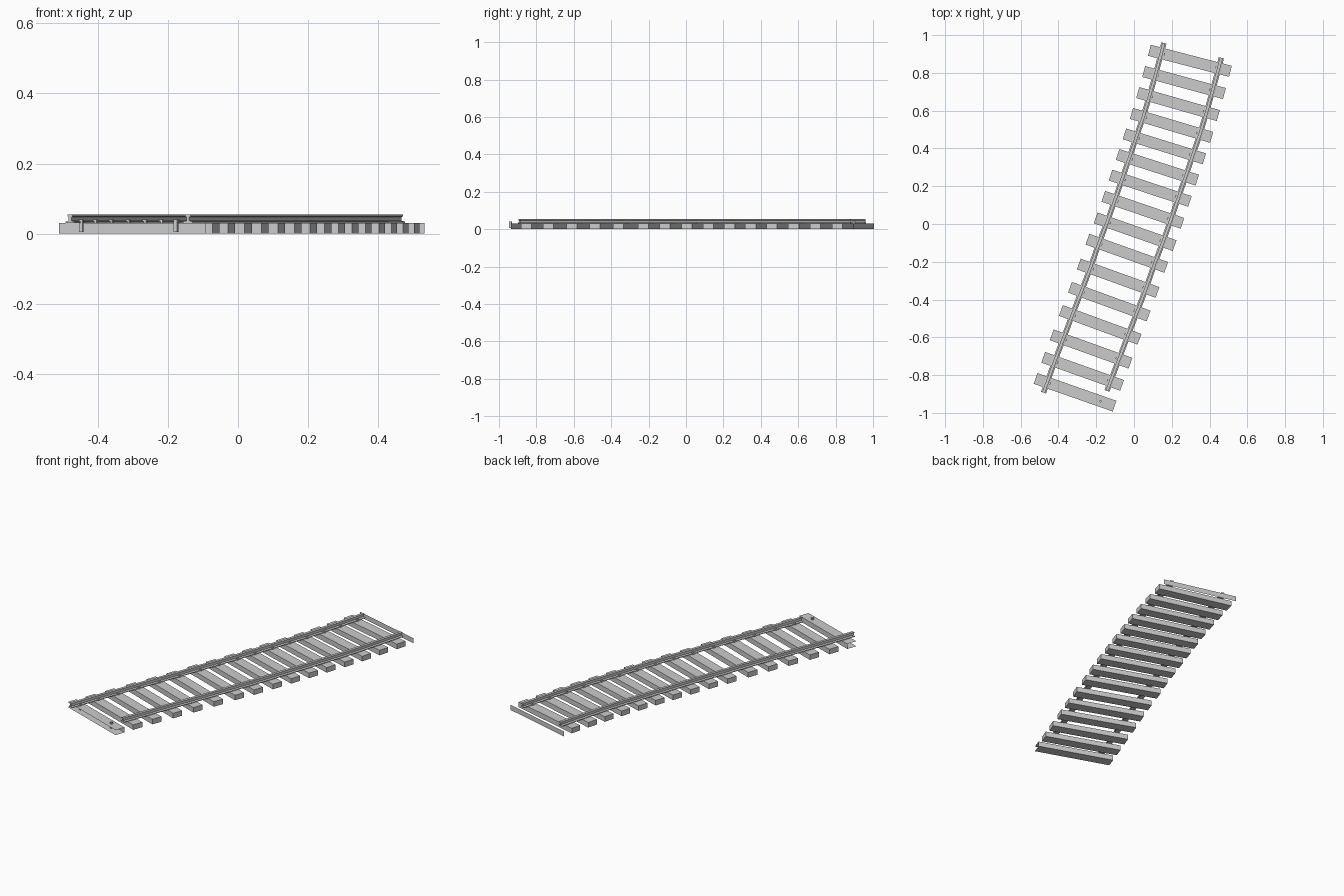
import bpy
from math import sin, cos, radians
from mathutils import Vector

if "Cube" in bpy.data.objects:
    bpy.data.objects.remove(bpy.data.objects["Cube"])

TIE_LEN, TIE_W, TIE_H = 0.443, 0.06, 0.03
GAUGE = 0.157            # centre line to rail

# centre of each tie, from the back end to the front end
CENTRES = [(.296, .864), (.265, .749), (.233, .635), (.199, .522), (.161, .411),
           (.124, .300), (.086, .189), (.047, .075), (.006, -.041), (-.038, -.155),
           (-.084, -.287), (-.131, -.411), (-.179, -.534), (-.227, -.662),
           (-.272, -.780), (-.312, -.891)]
# heading of the track (degrees from +y towards +x) at a few y positions
HEADINGS = [(-.9, 19.3), (-.5, 20.2), (-.1, 19.6), (.4, 17.4), (.87, 14.5)]


def axes(y):
    """Along and across directions of the track at y."""
    h = HEADINGS[0][1] if y < HEADINGS[0][0] else HEADINGS[-1][1]
    for (y0, a0), (y1, a1) in zip(HEADINGS, HEADINGS[1:]):
        if y0 <= y <= y1:
            h = a0 + (a1 - a0) * (y - y0) / (y1 - y0)
    a = radians(h)
    return Vector((sin(a), cos(a), 0)), Vector((cos(a), -sin(a), 0))


def make(name, verts, faces):
    me = bpy.data.meshes.new(name)
    me.from_pydata([tuple(v) for v in verts], [], faces)
    me.update()
    ob = bpy.data.objects.new(name, me)
    bpy.context.collection.objects.link(ob)
    return ob


# bottom, top, front, right end, back, left end
BOX = [(0, 3, 2, 1), (4, 5, 6, 7), (0, 1, 5, 4), (1, 2, 6, 5), (2, 3, 7, 6), (3, 0, 4, 7)]


def box(name, c, along, across, w, d, z0, z1, faces=BOX):
    verts = [Vector((c.x, c.y, 0)) + across * sx * w / 2 + along * sy * d / 2 + Vector((0, 0, z))
             for z in (z0, z1) for sx, sy in ((-1, -1), (1, -1), (1, 1), (-1, 1))]
    return make(name, verts, faces)


frames = [(Vector((x, y, 0)), *axes(y)) for x, y in CENTRES]

# ties, with the front one left open where the next section joins
for i, (c, al, ac) in enumerate(frames):
    last = i == len(frames) - 1
    box(f"tie_{i + 1}", c, al, ac, TIE_LEN, TIE_W, 0, TIE_H,
        [BOX[0], BOX[1], BOX[4]] if last else BOX)
    # spikes on the inner side of each rail
    for side in (-1, 1):
        p = c + ac * side * (GAUGE - 0.014)
        box(f"spike_{i + 1}_{'left' if side < 0 else 'right'}", p, al, ac,
            0.010, 0.012, 0.005, 0.041)

# joining face at the back end
c, al, ac = frames[0]
p = c + al * (0.117 - TIE_W / 2)
up = Vector((0, 0, TIE_H))
a, b = p - ac * TIE_LEN / 2, p + ac * TIE_LEN / 2
make("joining_face", [a, b, b + up, a + up], [(0, 1, 2, 3)])

# rails: I-shaped section swept along the track
half = [(.014, .030), (.014, .034), (.004, .037), (.004, .047), (.008, .049), (.008, .055)]
PROFILE = half + [(-x, z) for x, z in reversed(half)]


def rail(name, side, front_offset):
    stations = [(f[0] + f[1] * 0.057, f[1], f[2]) for f in frames[:1]]
    stations += frames[:-1]
    c, al, ac = frames[-1]
    stations.append((c + al * front_offset, al, ac))
    verts = [c + ac * (side * GAUGE + x) + Vector((0, 0, z))
             for c, al, ac in stations for x, z in PROFILE]
    n, m = len(PROFILE), len(stations)
    faces = [(i * n + j, i * n + (j + 1) % n, (i + 1) * n + (j + 1) % n, (i + 1) * n + j)
             for i in range(m - 1) for j in range(n)]
    faces += [tuple(range(n))[::-1], tuple(range((m - 1) * n, m * n))]
    ob = make(name, verts, faces)
    import bmesh
    bm = bmesh.new()
    bm.from_mesh(ob.data)
    bmesh.ops.recalc_face_normals(bm, faces=bm.faces)
    bm.to_mesh(ob.data)
    bm.free()


rail("left_rail", -1, -0.057)
rail("right_rail", 1, 0.063)
